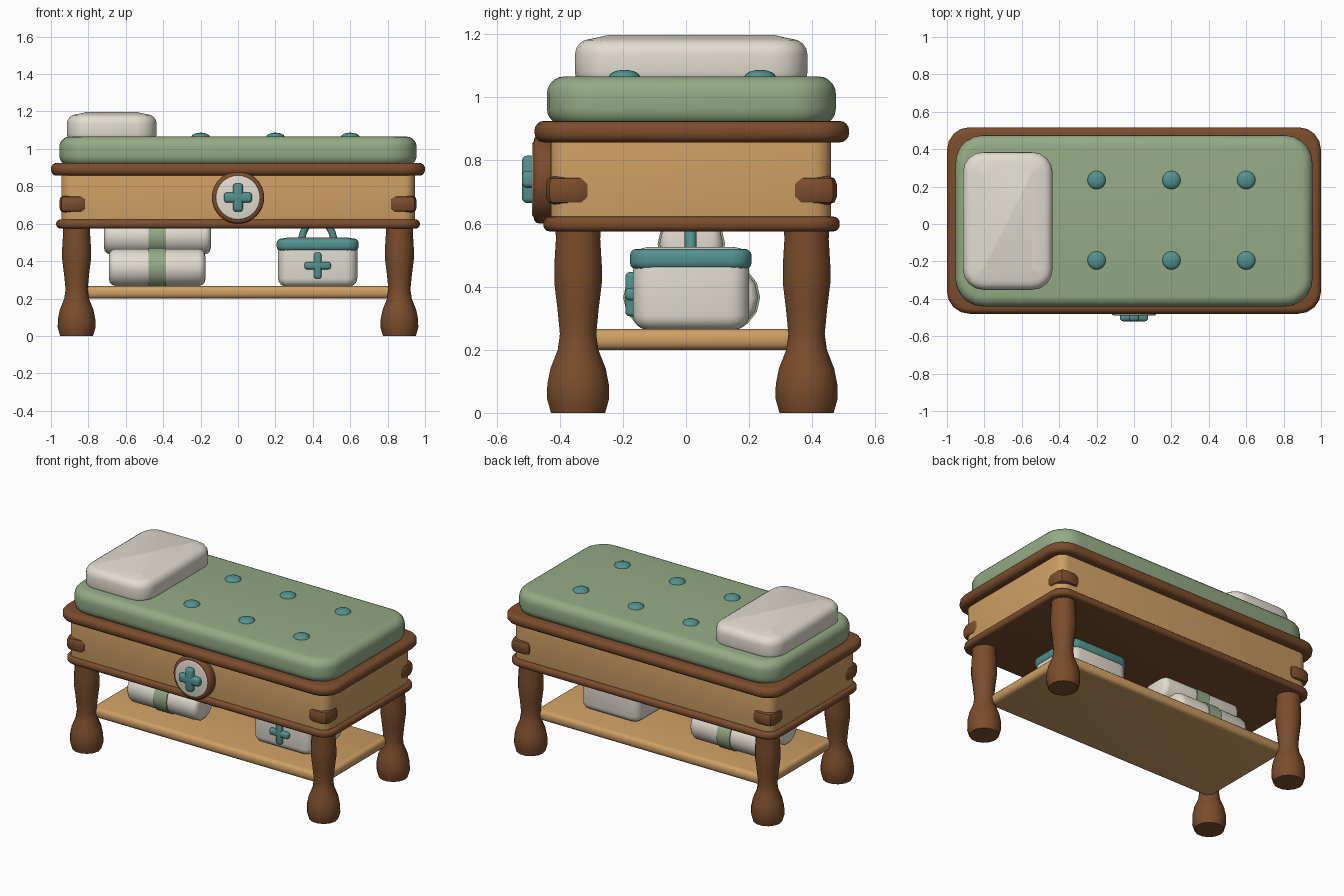
import bpy, bmesh, math
from mathutils import Matrix, Vector

if "Cube" in bpy.data.objects:
    bpy.data.objects.remove(bpy.data.objects["Cube"])

CY = 0.02  # depth centre of the table


def material(name, rgb):
    m = bpy.data.materials.new(name)
    m.diffuse_color = [(c / 255) ** 2.2 for c in rgb] + [1]
    m.use_nodes = True
    m.node_tree.nodes["Principled BSDF"].inputs["Base Color"].default_value = m.diffuse_color
    return m


OAK = material("oak", (205, 158, 100))
WALNUT = material("walnut", (122, 78, 48))
GREEN = material("sage", (147, 169, 132))
CREAM = material("cream", (226, 220, 208))
TEAL = material("teal", (84, 145, 142))


def finish(name, bm, mat, angle=40):
    bmesh.ops.recalc_face_normals(bm, faces=bm.faces)
    me = bpy.data.meshes.new(name)
    bm.to_mesh(me)
    bm.free()
    ob = bpy.data.objects.new(name, me)
    bpy.context.collection.objects.link(ob)
    me.materials.append(mat)
    bpy.ops.object.select_all(action='DESELECT')
    bpy.context.view_layer.objects.active = ob
    ob.select_set(True)
    bpy.ops.object.shade_smooth_by_angle(angle=math.radians(angle))
    return ob


def rounded_box(name, lo, hi, mat, corner, edge, segs=4, dome=0):
    """Box with rounded upright corners, then rounded top and bottom rims."""
    bm = bmesh.new()
    bmesh.ops.create_cube(bm, size=1)
    lo, hi = Vector(lo), Vector(hi)
    for v in bm.verts:
        v.co = [(lo[i] + hi[i]) / 2 + v.co[i] * (hi[i] - lo[i]) for i in range(3)]
    up = [e for e in bm.edges if abs(e.verts[0].co.z - e.verts[1].co.z) > 1e-5]
    bmesh.ops.bevel(bm, geom=up, offset=corner, segments=segs, profile=0.5, affect='EDGES')
    rim = [e for e in bm.edges if abs(e.verts[0].co.z - e.verts[1].co.z) < 1e-5]
    bmesh.ops.bevel(bm, geom=rim, offset=edge, segments=segs, profile=0.5, affect='EDGES')
    if dome:
        top = max(bm.faces, key=lambda f: f.calc_center_median().z)
        bmesh.ops.inset_region(bm, faces=[top], thickness=0.06)
        for v in top.verts:
            v.co.z += dome
    return finish(name, bm, mat)


def disc(name, centre, axis, radius, depth, mat, edge, sides=24):
    """Cylinder along an axis with rounded end rims."""
    bm = bmesh.new()
    bmesh.ops.create_cone(bm, cap_ends=True, segments=sides, radius1=radius,
                          radius2=radius, depth=depth)
    if edge:
        rim = [e for e in bm.edges if abs(e.verts[0].co.z - e.verts[1].co.z) < 1e-5]
        bmesh.ops.bevel(bm, geom=rim, offset=edge, segments=3, profile=0.5, affect='EDGES')
    rot = Vector((0, 0, 1)).rotation_difference(Vector(axis)).to_matrix().to_4x4()
    bm.transform(Matrix.Translation(centre) @ rot)
    return finish(name, bm, mat)


def cross(name, x, z, y0, y1, half, arm, mat):
    edge = min(arm, (y1 - y0) / 2) * 0.7
    rounded_box(name + "_bar", (x - half, y0, z - arm), (x + half, y1, z + arm), mat, edge, edge, 3)
    rounded_box(name + "_post", (x - arm, y0, z - half), (x + arm, y1, z + half), mat, edge, edge, 3)


# Table top, apron and rims
rounded_box("apron", (-0.945, -0.43, 0.6), (0.945, 0.46, 0.88), OAK, 0.06, 0.005)
rounded_box("upper_rim", (-1, -0.48, 0.857), (1, 0.517, 0.925), WALNUT, 0.12, 0.03)
rounded_box("lower_rim", (-0.972, -0.452, 0.575), (0.972, 0.487, 0.622), WALNUT, 0.09, 0.02)

# Mattress, its buttons and the pillow
rounded_box("mattress", (-0.955, -0.441, 0.91), (0.955, 0.475, 1.066), GREEN, 0.15, 0.055, 5)
rounded_box("pillow", (-0.915, -0.352, 1.03), (-0.435, 0.385, 1.185), CREAM, 0.11, 0.05, 4, 0.013)
for x in (-0.2, 0.2, 0.6):
    for y in (-0.195, 0.235):
        bm = bmesh.new()
        bmesh.ops.create_uvsphere(bm, u_segments=16, v_segments=8, radius=0.05)
        bm.transform(Matrix.Translation((x, y, 1.064)) @ Matrix.Diagonal((1, 1, 0.46, 1)))
        finish("mattress_button", bm, TEAL)

# Turned legs and corner blocks
LEG = [(0, 0), (0.088, 0), (0.101, 0.045), (0.1, 0.09), (0.09, 0.14), (0.066, 0.2), (0.059, 0.25),
       (0.067, 0.33), (0.077, 0.41), (0.077, 0.47), (0.072, 0.55), (0.074, 0.6), (0, 0.6)]
for sx in (-1, 1):
    for sy in (-1, 1):
        bm = bmesh.new()
        vs = [bm.verts.new((r, 0, z)) for r, z in LEG]
        es = [bm.edges.new(p) for p in zip(vs, vs[1:])]
        bmesh.ops.spin(bm, geom=vs + es, axis=(0, 0, 1), cent=(0, 0, 0),
                       angle=math.tau, steps=14, use_duplicate=False)
        bmesh.ops.remove_doubles(bm, verts=bm.verts, dist=1e-4)
        bm.transform(Matrix.Translation((sx * 0.863, CY + sy * 0.362, 0)))
        finish("leg", bm, WALNUT)
        cx, cy = sx * 0.881, CY - 0.003 + sy * 0.387
        rounded_box("corner_block", (cx - 0.074, cy - 0.074, 0.66), (cx + 0.074, cy + 0.074, 0.75),
                    WALNUT, 0.04, 0.025, 2)

# Lower shelf
rounded_box("shelf", (-0.85, -0.325, 0.2), (0.85, 0.365, 0.266), OAK, 0.03, 0.025, 3)

# Round badge on the front
disc("badge_ring", (0, -0.45, 0.74), (0, -1, 0), 0.14, 0.065, WALNUT, 0.018, 32)
disc("badge_face", (0, -0.465, 0.74), (0, -1, 0), 0.118, 0.046, CREAM, 0.006, 32)
cross("badge_cross", 0, 0.74, -0.52, -0.475, 0.075, 0.027, TEAL)

# Stacked blanket rolls with straps
for y, z, x0, x1 in ((-0.092, 0.366, -0.69, -0.175), (0.128, 0.366, -0.69, -0.175),
                     (0.017, 0.535, -0.717, -0.145)):
    disc("blanket_roll", ((x0 + x1) / 2, y, z), (1, 0, 0), 0.101, x1 - x0, CREAM, 0.035, 14)
    disc("blanket_strap", (-0.432, y, z), (1, 0, 0), 0.107, 0.095, GREEN, 0, 14)

# Medical bag with lid band, handle and cross
rounded_box("bag_body", (0.214, -0.168, 0.264), (0.638, 0.2, 0.525), CREAM, 0.06, 0.045)
rounded_box("bag_band", (0.207, -0.178, 0.455), (0.645, 0.208, 0.52), TEAL, 0.06, 0.022, 3)
cross("bag_cross", 0.426, 0.376, -0.192, -0.155, 0.07, 0.02, TEAL)
curve = bpy.data.curves.new("handle_path", 'CURVE')
curve.dimensions = '3D'
curve.bevel_depth = 0.019
curve.bevel_resolution = 2
spline = curve.splines.new('POLY')
spline.points.add(12)
for i, p in enumerate(spline.points):
    a = math.pi * i / 12
    p.co = (0.426 + 0.088 * math.cos(a), 0.015, 0.49 + 0.13 * math.sin(a), 1)
curve.materials.append(TEAL)
bpy.context.collection.objects.link(bpy.data.objects.new("bag_handle", curve))
